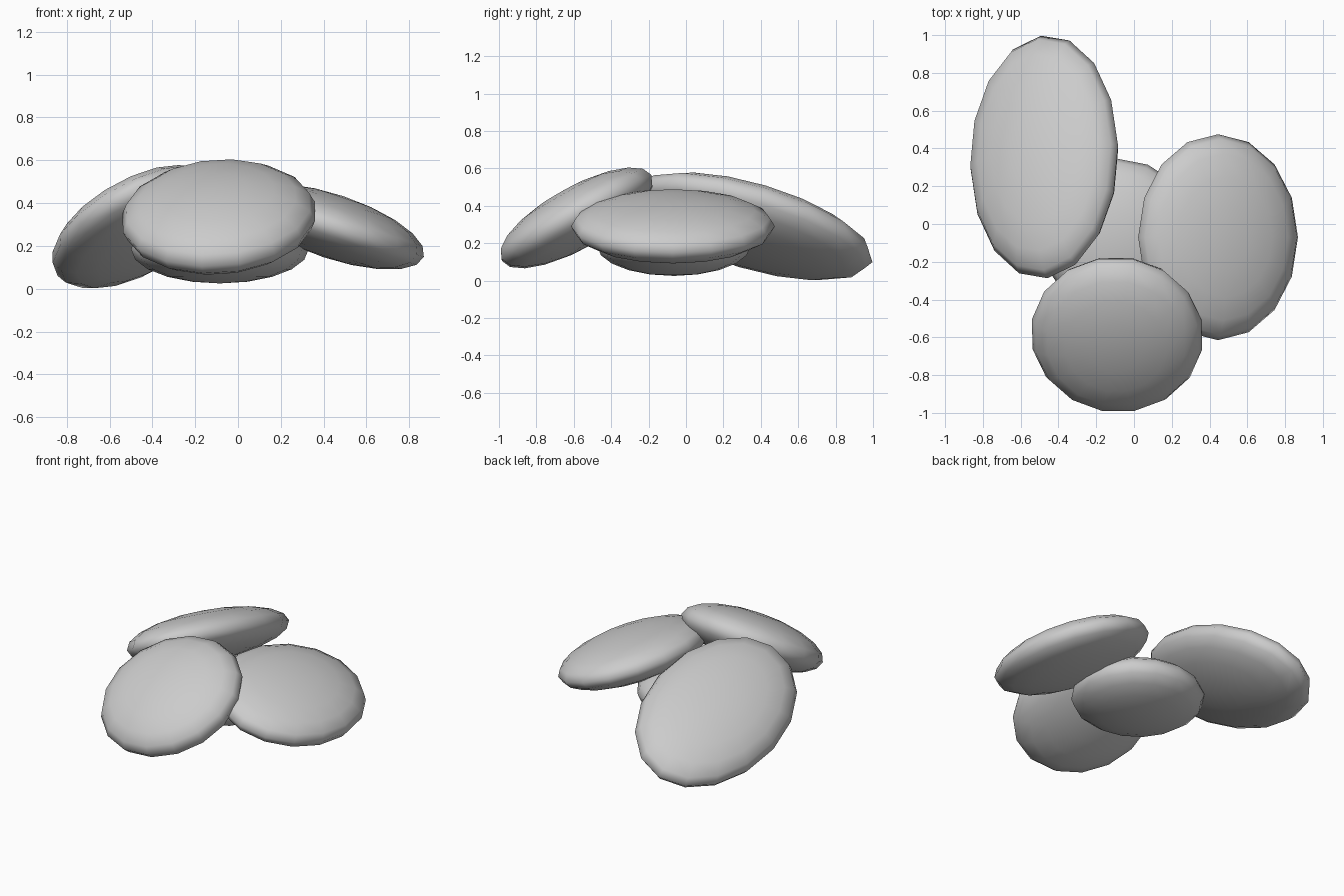
import bpy
from mathutils import Vector, Matrix

if "Cube" in bpy.data.objects:
    bpy.data.objects.remove(bpy.data.objects["Cube"])


def pebble(name, centre, radii, normal, along):
    """Flattened low-poly ellipsoid: 'normal' is the thin axis, 'along' its own y axis."""
    n = Vector(normal).normalized()
    y = Vector(along)
    y = (y - n * y.dot(n)).normalized()
    x = y.cross(n)
    rot = Matrix((x, y, n)).transposed().to_4x4()
    bpy.ops.mesh.primitive_uv_sphere_add(segments=16, ring_count=10, radius=1)
    ob = bpy.context.object
    ob.name = name
    ob.data.transform(Matrix.Translation(centre) @ rot @ Matrix.Diagonal((*radii, 1)))
    bpy.ops.object.shade_smooth()
    return ob


# flat central pebble under the others
pebble("centre_pebble", (-0.085, -0.065, 0.185), (0.415, 0.41, 0.16), (0, 0, 1), (0, 1, 0))
# large left pebble sloping back and outward
pebble("left_pebble", (-0.475, 0.355, 0.29), (0.43, 0.67, 0.157), (-0.479, 0.286, 1), (-0.027, 1, -0.299))
# right pebble sloping outward
pebble("right_pebble", (0.445, -0.07, 0.29), (0.446, 0.545, 0.15), (0.317, 0, 0.948), (0, 1, 0))
# front pebble sloping forward
pebble("front_pebble", (-0.09, -0.585, 0.335), (0.458, 0.468, 0.163), (-0.064, -0.563, 1), (0.2, 1, 0.55))
